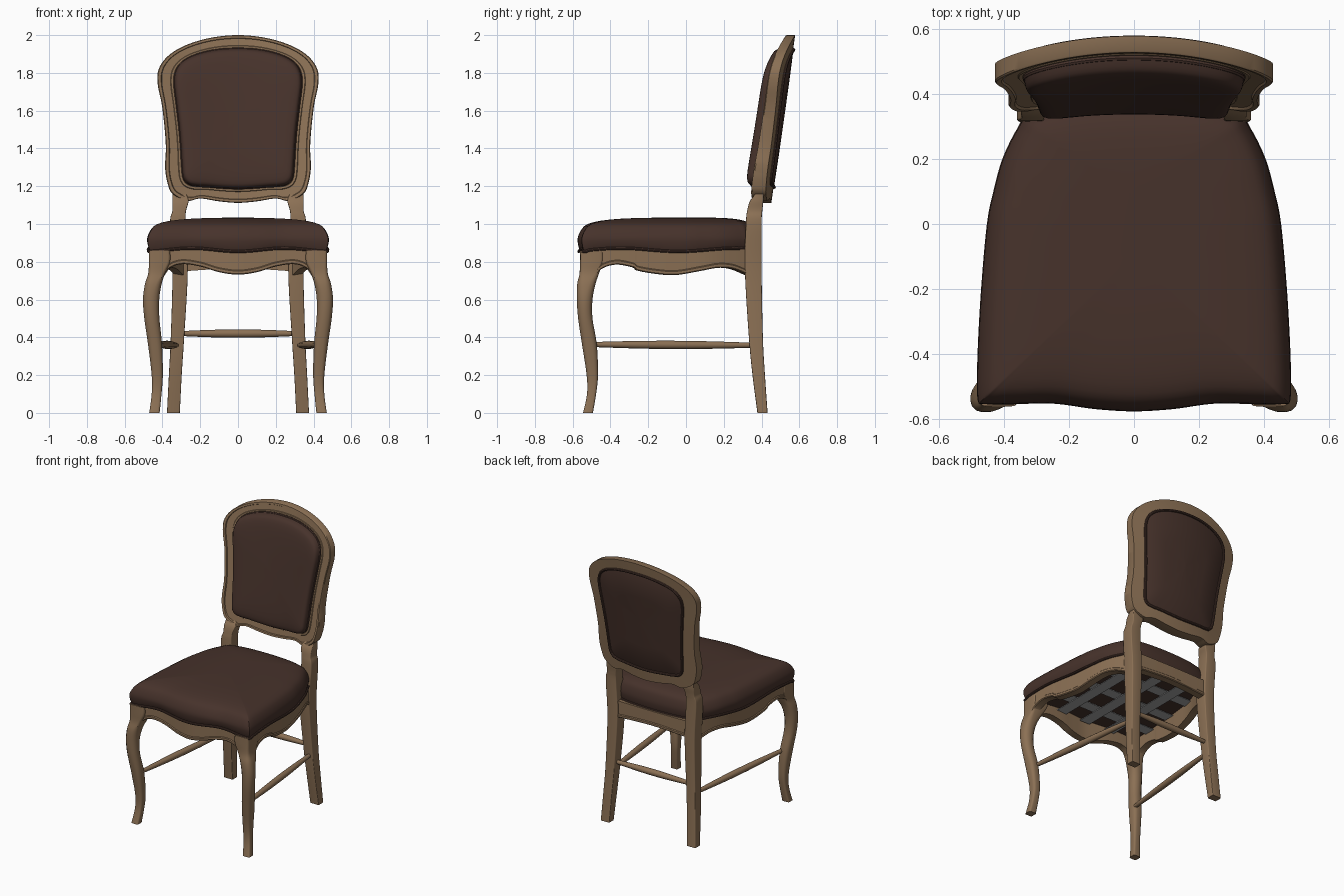
import bpy, bmesh, math
from mathutils import Vector

if "Cube" in bpy.data.objects:
    bpy.data.objects.remove(bpy.data.objects["Cube"])


def material(name, rgb):
    m = bpy.data.materials.new(name)
    m.diffuse_color = (*rgb, 1)
    m.use_nodes = True
    m.node_tree.nodes["Principled BSDF"].inputs["Base Color"].default_value = m.diffuse_color
    return m


WOOD = material("tan wood", (0.26, 0.163, 0.09))
FABRIC = material("brown fabric", (0.062, 0.032, 0.024))
WEB = material("grey webbing", (0.36, 0.36, 0.36))


def smooth(pts, n=5, closed=False):
    """Catmull-Rom curve through points of any dimension."""
    m, out = len(pts), []
    get = (lambda i: pts[i % m]) if closed else (lambda i: pts[max(0, min(m - 1, i))])
    for i in range(m if closed else m - 1):
        for k in range(n):
            t = k / n
            out.append(tuple(0.5 * (2 * b + (c - a) * t + (2 * a - 5 * b + 4 * c - d) * t * t
                                    + (3 * b - a - 3 * c + d) * t ** 3)
                             for a, b, c, d in zip(get(i - 1), get(i), get(i + 1), get(i + 2))))
    if not closed:
        out.append(tuple(pts[-1]))
    return out


def mirrored(half):
    """Close a half outline that starts and ends on x = 0."""
    return half + [(-p[0], *p[1:]) for p in reversed(half[1:-1])]


def loft(name, rings, mat, closed=False, mirror=False):
    bm = bmesh.new()
    vs = [[bm.verts.new(p) for p in r] for r in rings]
    n, m = len(rings[0]), len(rings)
    for i in range(m if closed else m - 1):
        a, b = vs[i], vs[(i + 1) % m]
        for j in range(n):
            k = (j + 1) % n
            bm.faces.new((a[j], a[k], b[k], b[j]))
    if not closed:
        bm.faces.new(vs[0])
        bm.faces.new(vs[-1])
    bmesh.ops.recalc_face_normals(bm, faces=bm.faces)
    me = bpy.data.meshes.new(name)
    bm.to_mesh(me)
    bm.free()
    ob = bpy.data.objects.new(name, me)
    bpy.context.collection.objects.link(ob)
    me.materials.append(mat)
    if mirror:
        ob.modifiers.new("mirror", 'MIRROR')
    return ob


def tube(name, pts, radius, mat, up, closed=False, mirror=False, sides=8):
    """Round bar along a path; radius is a function of 0..1 along it."""
    pts = [Vector(p) for p in pts]
    m, rings = len(pts), []
    for i, p in enumerate(pts):
        nxt = pts[(i + 1) % m] if closed else pts[min(i + 1, m - 1)]
        prv = pts[i - 1] if closed else pts[max(i - 1, 0)]
        t = (nxt - prv).normalized()
        a = t.cross(Vector(up)).normalized()
        b = t.cross(a)
        r = radius(i / (m - 1))
        rings.append([p + (a * math.cos(w) + b * math.sin(w)) * r
                      for w in (math.tau * k / sides for k in range(sides))])
    return loft(name, rings, mat, closed, mirror)


def box_ring(z, x0, x1, y0, y1, f):
    """Rectangle at height z with corners cut into rounds of fraction f."""
    cx, cy, hx, hy = (x0 + x1) / 2, (y0 + y1) / 2, (x1 - x0) / 2, (y1 - y0) / 2
    ring = []
    for q in range(4):
        for k in range(4):
            w = math.pi / 2 * (q + k / 3)
            sx, sy = [(1, 1), (-1, 1), (-1, -1), (1, -1)][q]
            ring.append((cx + hx * (sx * (1 - f) + f * math.cos(w)),
                         cy + hy * (sy * (1 - f) + f * math.sin(w)), z))
    return ring


# front cabriole legs: z, x inner/outer, y front/back, corner roundness
front = smooth([(0, .415, .47, -.545, -.493, .4), (.1, .405, .457, -.524, -.476, .5),
                (.2, .398, .457, -.526, -.466, .6), (.36, .402, .476, -.55, -.472, .7),
                (.5, .416, .496, -.571, -.495, .85), (.6, .417, .503, -.578, -.495, .85),
                (.68, .405, .493, -.576, -.48, .7), (.74, .385, .475, -.563, -.46, .4),
                (.80, .36, .472, -.56, -.44, .25), (.86, .36, .472, -.56, -.44, .25)])
loft("front_leg", [box_ring(*s) for s in front], WOOD, mirror=True)

# rear legs, running up into the back frame
rear = smooth([(0, .308, .376, .378, .432), (.2, .298, .366, .352, .418), (.4, .285, .356, .333, .407),
               (.75, .266, .347, .312, .40), (1.0, .277, .36, .317, .40), (1.07, .275, .347, .324, .404),
               (1.12, .262, .348, .338, .41), (1.16, .275, .347, .366, .412), (1.18, .29, .352, .372, .412)])
loft("rear_leg", [box_ring(*s, .15) for s in rear], WOOD, mirror=True)


# seat rails with a wavy moulded lower edge: x, y outside, z bottom
def rail(name, ctrl, mirror, top=.868, th=.05):
    pts, rings = smooth(ctrl, 6), []
    for i, (x, y, zb) in enumerate(pts):
        a, b = pts[max(i - 1, 0)], pts[min(i + 1, len(pts) - 1)]
        n = Vector((a[1] - b[1], b[0] - a[0], 0)).normalized()
        if n.dot(Vector((-x, -.05 - y, 0))) < 0:
            n = -n
        sec = [(0, top), (0, zb + .024), (-.005, zb + .019), (-.005, zb + .005),
               (0, zb), (th, zb), (th, top)]
        rings.append([(x + n.x * d, y + n.y * d, z) for d, z in sec])
    loft(name, rings, WOOD, mirror=mirror)


half = [(.41, -.54, .70), (.37, -.54, .76), (.30, -.54, .787), (.2, -.543, .775), (.1, -.553, .745)]
rail("front_rail", half + [(0, -.56, .732)] + [(-x, y, z) for x, y, z in reversed(half)], False)
rail("side_rail", [(.468, -.49, .70), (.467, -.45, .76), (.464, -.37, .785), (.459, -.28, .77),
                   (.456, -.25, .752), (.449, -.15, .735), (.438, -.05, .73), (.422, .08, .752),
                   (.40, .17, .768), (.37, .25, .762), (.335, .33, .73)], True)
rail("back_rail", [(-.29, .385, .75), (0, .39, .765), (.29, .385, .75)], False)

# seat cushion: outline scaled inward while rising, wavy lower edge
seat = smooth(mirrored([(0, -.574), (.12, -.567), (.25, -.55), (.38, -.552), (.462, -.553), (.48, -.535),
                        (.479, -.4), (.468, -.2), (.45, 0), (.43, .1), (.402, .2), (.358, .29),
                        (.32, .335), (.2, .365), (0, .375)]), 5, True)


def seat_ring(s, z):
    ring = []
    for x, y in seat:
        wave = -.009 * math.cos(math.tau * x / .5) if y < -.53 else -.009 * math.cos(math.tau * (y + .04) / .62)
        sy = s if y < -.1 else .45 + .55 * s
        ring.append((x * s, -.1 + (y + .1) * sy, z + wave * max(0, (.93 - z) / .07)))
    return ring


levels = smooth([(.965, .86), (.98, .87), (1, .91), (.99, .94), (.95, .976), (.89, .999),
                 (.76, 1.016), (.55, 1.027), (.3, 1.032), (.03, 1.034)], 2)
loft("seat_cushion", [seat_ring(*lv) for lv in levels], FABRIC)
tube("seat_piping", seat_ring(.987, .863), lambda t: .008, FABRIC, (0, 0, 1), True)

# webbing straps under the seat
for i in range(3):
    c = (i - 1) * .2
    loft("webbing_long", [box_ring(z, c - .04, c + .04, -.5, .34, .01) for z in (.842, .847)], WEB)
    y, w = -.33 + i * .22, .41 - i * .02
    loft("webbing_cross", [box_ring(z, -w, w, y - .04, y + .04, .01) for z in (.847, .852)], WEB)


# stretchers
def swell(t):
    return .013 + .009 * math.sin(math.pi * t)


def bar(a, b):
    return [Vector(a).lerp(Vector(b), i / 12) for i in range(13)]


tube("side_stretcher", bar((.42, -.50, .362), (.325, .36, .358)), swell, WOOD, (0, 0, 1), mirror=True, sides=12)
tube("back_stretcher", bar((-.30, .37, .42), (.30, .37, .42)), swell, WOOD, (0, 0, 1), sides=12)


# curved, leaning back: map front-view x, z and depth to 3D
def back_y(x, z):
    return .453 + .142 * (z - 1.12) - .3 * x * x


def thick(z):
    return .08 - .03 * (z - 1.12) / .88


outer = smooth(mirrored([(0, 2.0), (.15, 1.985), (.28, 1.945), (.37, 1.89), (.42, 1.82), (.425, 1.74),
                         (.403, 1.63), (.388, 1.5), (.382, 1.4), (.386, 1.3), (.374, 1.22), (.347, 1.16),
                         (.27, 1.122), (.2, 1.135), (.1, 1.12), (0, 1.112)]), 5, True)
inner = smooth(mirrored([(0, 1.93), (.1, 1.925), (.2, 1.905), (.28, 1.87), (.325, 1.82), (.338, 1.75),
                         (.325, 1.63), (.31, 1.5), (.302, 1.4), (.296, 1.3), (.288, 1.24), (.262, 1.21),
                         (.22, 1.2), (.17, 1.197), (.08, 1.19), (0, 1.187)]), 5, True)

# back frame with a raised bead on both edges
section = [(0, 1), (0, .1), (.05, .03), (.18, .03), (.22, .1), (.74, .1), (.78, 0), (.95, 0), (1, .1), (1, 1)]
rings = []
for (xo, zo), (xi, zi) in zip(outer, inner):
    ring = []
    for t, d in section:
        x, z = xi + (xo - xi) * t, zi + (zo - zi) * t
        ring.append((x, back_y(x, z) - thick(z) * (1 - d), z))
    rings.append(ring)
loft("back_frame", rings, WOOD, closed=True)


# back cushion: padded front, nearly flat rear
def pad_ring(s, depth, front_side):
    ring = []
    for x, z in inner:
        x, z = x * s, 1.56 + (z - 1.56) * s
        ring.append((x, back_y(x, z) - (thick(z) if front_side else 0) + depth, z))
    return ring


pad = smooth([(1.01, .02), (.995, -.015), (.975, -.038), (.93, -.051), (.8, -.06), (.5, -.065), (.03, -.066)], 2)
rear_pad = [(.03, .004), (.5, .004), (.95, .002), (1.01, -.01)]
loft("back_cushion", [pad_ring(s, d, False) for s, d in rear_pad]
     + [pad_ring(s, d, True) for s, d in pad], FABRIC)
tube("front_piping", pad_ring(.985, -.004, True), lambda t: .009, FABRIC, (0, 1, 0), True)
tube("rear_piping", pad_ring(.98, .003, False), lambda t: .009, FABRIC, (0, 1, 0), True)

# smooth shading with sharp edges kept
for ob in bpy.context.collection.objects:
    ob.select_set(True)
    bpy.context.view_layer.objects.active = ob
bpy.ops.object.shade_smooth_by_angle(angle=math.radians(35))
